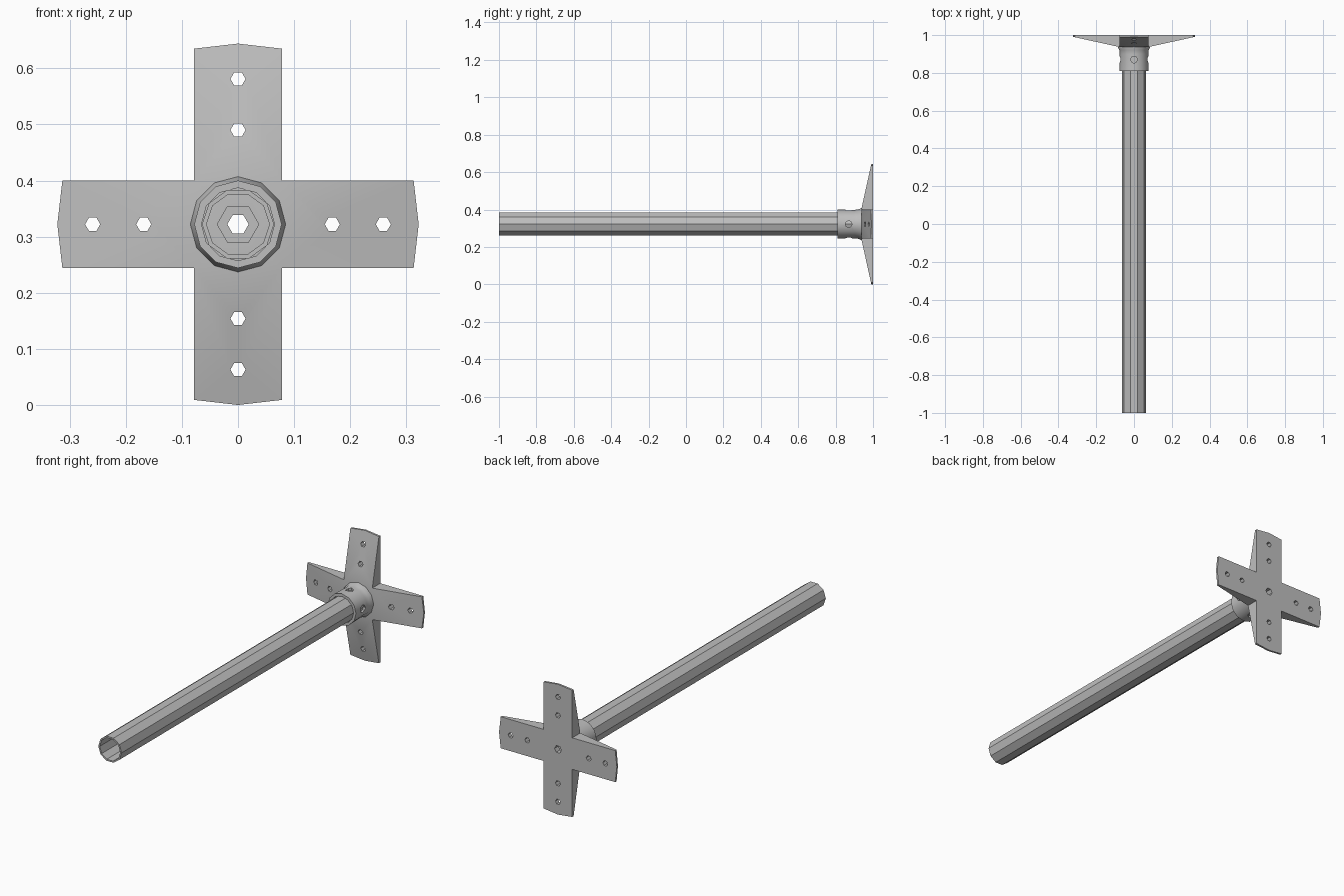
import bpy, bmesh, math
from mathutils import Matrix

if "Cube" in bpy.data.objects:
    bpy.data.objects.remove(bpy.data.objects["Cube"])

W = 0.078        # half width of a bracket arm
TIP = 0.322      # reach of a bracket arm
CZ = TIP         # height of the pole axis

steel = bpy.data.materials.new("light grey steel")
steel.use_nodes = True
grey = (0.52, 0.52, 0.52, 1)
steel.diffuse_color = grey
steel.node_tree.nodes["Principled BSDF"].inputs["Base Color"].default_value = grey


def make(name, bm):
    bmesh.ops.recalc_face_normals(bm, faces=bm.faces)
    mesh = bpy.data.meshes.new(name)
    bm.to_mesh(mesh)
    bm.free()
    obj = bpy.data.objects.new(name, mesh)
    bpy.context.collection.objects.link(obj)
    mesh.materials.append(steel)
    return obj


def lathe(name, profile, sides):
    """Closed (radius, y) profile turned about the pole axis."""
    bm = bmesh.new()
    rings = []
    for i in range(sides):
        a = math.tau * i / sides
        rings.append([bm.verts.new((r * math.cos(a), y, CZ + r * math.sin(a)))
                      for r, y in profile])
    n = len(profile)
    for i in range(sides):
        p, q = rings[i], rings[(i + 1) % sides]
        for j in range(n):
            k = (j + 1) % n
            bm.faces.new((p[j], p[k], q[k], q[j]))
    return make(name, bm)


def drill(target, holes, sides=6):
    """Cut holes given as (centre, axis, radius, length)."""
    bm = bmesh.new()
    for centre, axis, radius, length in holes:
        turn = {"x": Matrix.Rotation(math.pi / 2, 4, "Y"),
                "y": Matrix.Rotation(math.pi / 2, 4, "X"),
                "z": Matrix.Identity(4)}[axis]
        spin = Matrix.Rotation(math.pi / 2, 4, "Z")
        bmesh.ops.create_cone(bm, cap_ends=True, segments=sides, radius1=radius,
                              radius2=radius, depth=length,
                              matrix=Matrix.Translation(centre) @ turn @ spin)
    cutter = make("hole_cutter", bm)
    cutter.hide_render = True
    mod = target.modifiers.new("holes", "BOOLEAN")
    mod.operation, mod.solver, mod.object = "DIFFERENCE", "EXACT", cutter
    bpy.context.view_layer.objects.active = target
    bpy.ops.object.modifier_apply(modifier=mod.name)
    bpy.data.objects.remove(cutter)


def smooth(obj):
    bpy.ops.object.select_all(action="DESELECT")
    obj.select_set(True)
    bpy.context.view_layer.objects.active = obj
    bpy.ops.object.shade_smooth_by_angle(angle=math.radians(35))


# Hollow ten-sided pole
lathe("pole", [(0.064, -1), (0.064, 0.93), (0.056, 0.93), (0.056, -1)], 10)

# Collar that flares into the bracket, with four screw holes
collar = lathe("collar", [(0.078, 0.81), (0.076, 0.9), (0.078, 0.92), (0.085, 0.936),
                          (0.085, 0.95), (0.065, 0.95), (0.065, 0.81)], 12)
drill(collar, [((s * 0.08, 0.87, CZ), "x", 0.018, 0.06) for s in (-1, 1)]
      + [((0, 0.87, CZ + s * 0.08), "z", 0.018, 0.06) for s in (-1, 1)], 8)
smooth(collar)


# Cross bracket: four wedge arms around a square centre
def front_y(r):
    return 0.937 + (r - W) * 0.054 / (TIP - W)


bm = bmesh.new()
arm_outline = [(W, W), (W, TIP - 0.009), (0, TIP), (-W, TIP - 0.009), (-W, W)]
for quarter in range(4):
    rot = Matrix.Translation((0, 0, CZ)) @ Matrix.Rotation(quarter * math.pi / 2, 4, "Y")
    front = [bm.verts.new(rot @ Matrix.Translation((x, front_y(r), r)).translation)
             for x, r in arm_outline]
    back = [bm.verts.new(rot @ Matrix.Translation((x, 1, r)).translation)
            for x, r in arm_outline]
    bm.faces.new(front)
    bm.faces.new(back)
    for i in range(4):
        bm.faces.new((front[i], front[i + 1], back[i + 1], back[i]))
for y in (front_y(W), 1):
    bm.faces.new([bm.verts.new((x * W, y, CZ + z * W))
                  for x, z in ((1, 1), (-1, 1), (-1, -1), (1, -1))])
bmesh.ops.remove_doubles(bm, verts=bm.verts, dist=0.0005)
bracket = make("cross_bracket", bm)

# Bolt holes along the arms and a stepped hole in the centre
bolts = []
for r in (0.168, 0.259):
    for x, z in ((1, 0), (-1, 0), (0, 1), (0, -1)):
        bolts.append(((x * r, 0.97, CZ + z * r), "y", 0.0135, 0.2))
drill(bracket, bolts)
drill(bracket, [((0, 0.97, CZ), "y", 0.019, 0.2)])
drill(bracket, [((0, 0.93, CZ), "y", 0.037, 0.08)])
smooth(bracket)
